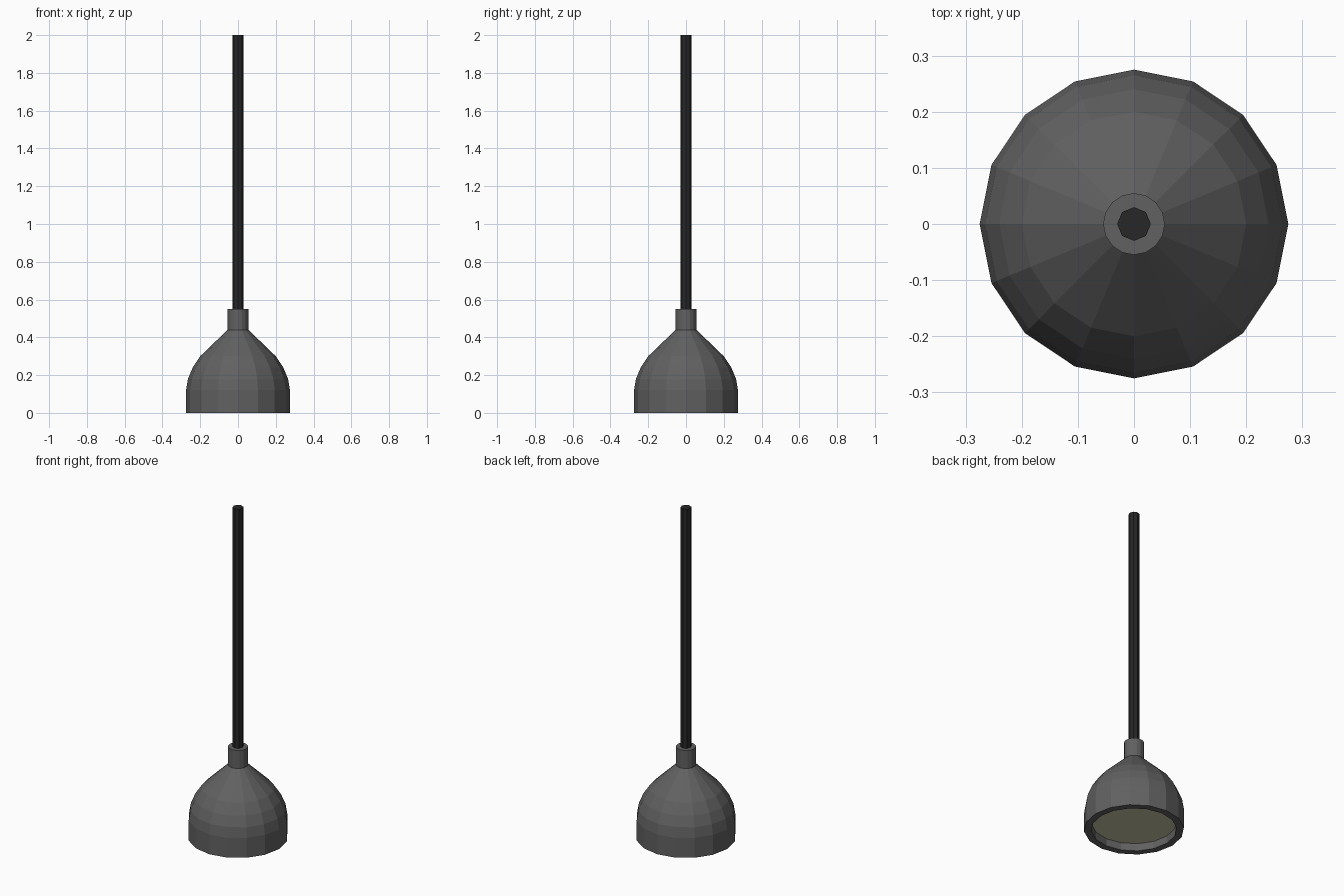
import bpy, bmesh
from math import cos, sin, tau

if "Cube" in bpy.data.objects:
    bpy.data.objects.remove(bpy.data.objects["Cube"])


def material(name, color):
    m = bpy.data.materials.new(name)
    m.diffuse_color = (*color, 1)
    m.use_nodes = True
    m.node_tree.nodes["Principled BSDF"].inputs["Base Color"].default_value = m.diffuse_color
    return m


def lathe(name, profile, sides, mat):
    """Revolve (radius, z) points around z and cap both ends."""
    bm = bmesh.new()
    rings = [[bm.verts.new((r * cos(tau * i / sides), r * sin(tau * i / sides), z))
              for i in range(sides)] for r, z in profile]
    for a, b in zip(rings, rings[1:]):
        for i in range(sides):
            j = (i + 1) % sides
            bm.faces.new((a[i], a[j], b[j], b[i]))
    bm.faces.new(rings[0][::-1])
    bm.faces.new(rings[-1])
    bmesh.ops.recalc_face_normals(bm, faces=bm.faces)
    mesh = bpy.data.meshes.new(name)
    bm.to_mesh(mesh)
    bm.free()
    mesh.materials.append(mat)
    obj = bpy.data.objects.new(name, mesh)
    bpy.context.collection.objects.link(obj)
    return obj


shade_grey = material("shade_grey", (0.12, 0.12, 0.12))
rod_black = material("rod_black", (0.02, 0.02, 0.02))
lens_cream = material("lens_cream", (0.55, 0.55, 0.38))

# Bell-shaped shade with a recess in its underside
lathe("shade", [(0.235, 0.05), (0.235, 0), (0.275, 0), (0.275, 0.12), (0.265, 0.18),
                (0.24, 0.24), (0.2, 0.3), (0.055, 0.44)], 16, shade_grey)
# Collar joining shade and rod
lathe("collar", [(0.055, 0.44), (0.055, 0.55)], 16, shade_grey)
# Hanging rod
lathe("rod", [(0.03, 0.5), (0.03, 2)], 8, rod_black)
# Light panel inside the opening
lathe("light_panel", [(0.234, 0.045), (0.234, 0.055)], 16, lens_cream)
